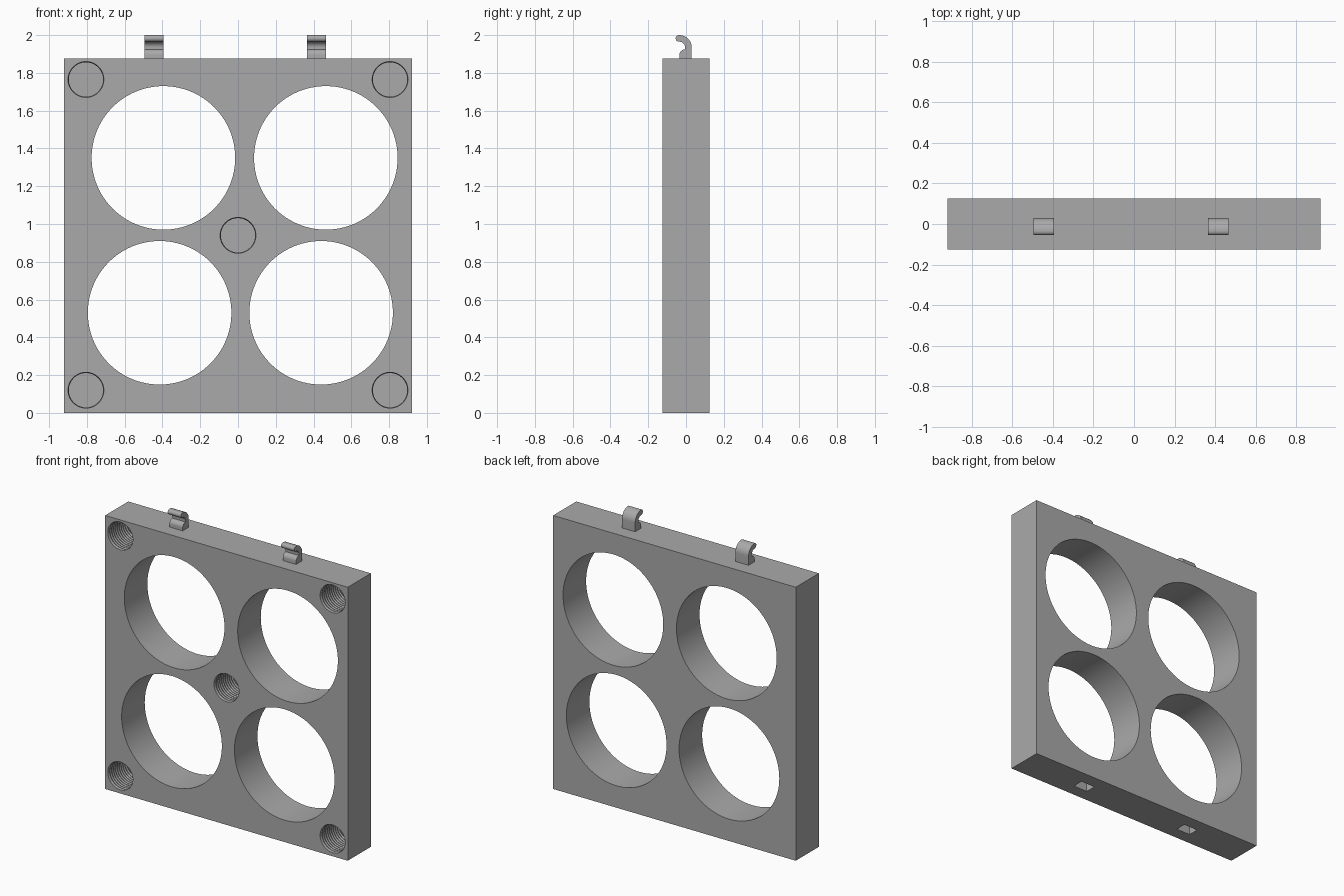
import bpy, bmesh, math

default = bpy.data.objects.get("Cube")
if default:
    bpy.data.objects.remove(default, do_unlink=True)

grey = bpy.data.materials.new("plain grey")
grey.use_nodes = True
grey.diffuse_color = (0.4, 0.4, 0.4, 1)
grey.node_tree.nodes["Principled BSDF"].inputs["Base Color"].default_value = (0.4, 0.4, 0.4, 1)


def finish(name, bm):
    """Turn a bmesh into a grey object."""
    bmesh.ops.recalc_face_normals(bm, faces=bm.faces)
    mesh = bpy.data.meshes.new(name)
    bm.to_mesh(mesh)
    bm.free()
    mesh.materials.append(grey)
    obj = bpy.data.objects.new(name, mesh)
    bpy.context.collection.objects.link(obj)
    return obj


def box(name, x0, x1, y0, y1, z0, z1):
    bm = bmesh.new()
    bmesh.ops.create_cube(bm, size=1)
    for v in bm.verts:
        v.co = ((x0 + x1) / 2 + v.co.x * (x1 - x0),
                (y0 + y1) / 2 + v.co.y * (y1 - y0),
                (z0 + z1) / 2 + v.co.z * (z1 - z0))
    return finish(name, bm)


def lathe(name, x, z, profile, sides):
    """Solid of revolution about a front-to-back axis; profile is (y, radius)."""
    bm = bmesh.new()
    rings = []
    for y, r in profile:
        angles = [math.tau * i / sides for i in range(sides)]
        rings.append([bm.verts.new((x + r * math.cos(a), y, z + r * math.sin(a)))
                      for a in angles])
    for a, b in zip(rings, rings[1:]):
        for i in range(sides):
            j = (i + 1) % sides
            bm.faces.new((a[i], a[j], b[j], b[i]))
    bm.faces.new(rings[0])
    bm.faces.new(rings[-1])
    return finish(name, bm)


def arc(cy, cz, r, start, end, steps=12):
    """Points on an arc in the side plane, angles in degrees."""
    angles = [math.radians(start + (end - start) * i / steps) for i in range(steps + 1)]
    return [(cy + r * math.cos(a), cz + r * math.sin(a)) for a in angles]


def smooth(obj):
    bpy.ops.object.select_all(action='DESELECT')
    obj.select_set(True)
    bpy.context.view_layer.objects.active = obj
    bpy.ops.object.shade_smooth_by_angle(angle=math.radians(25))


HALF_W, HALF_D, HEIGHT = 0.92, 0.125, 1.875
HOOK_X = (-0.445, 0.415)

# Slab body
body = box("frame_body", -HALF_W, HALF_W, -HALF_D, HALF_D, 0, HEIGHT)
cutters = []

# Four large round openings, right through
for x, z in ((-0.395, 1.35), (0.465, 1.35), (-0.415, 0.53), (0.44, 0.53)):
    cutters.append(lathe("opening_cutter", x, z, [(-0.2, 0.38), (0.2, 0.38)], 96))

# Five blind front holes with finely ridged walls
ridges = [(-0.14, 0.095)]
for i in range(21):
    ridges.append((-0.12 + i * 0.01, 0.095 if i % 2 == 0 else 0.091))
for x, z in ((-0.805, 1.765), (0.805, 1.765), (0, 0.94), (-0.805, 0.12), (0.805, 0.12)):
    cutters.append(lathe("ridged_hole_cutter", x, z, ridges, 48))

# Hook sockets in the underside
for x in HOOK_X:
    cutters.append(box("socket_cutter", x - 0.053, x + 0.053, -0.04, 0.035, -0.05, 0.13))

for cutter in cutters:
    cutter.hide_render = True
    mod = body.modifiers.new("cut", 'BOOLEAN')
    mod.operation = 'DIFFERENCE'
    mod.solver = 'EXACT'
    mod.object = cutter
bpy.context.view_layer.objects.active = body
for name in [m.name for m in body.modifiers]:
    bpy.ops.object.modifier_apply(modifier=name)
for cutter in cutters:
    bpy.data.objects.remove(cutter, do_unlink=True)
smooth(body)

# Curled hooks on the top edge
profile = [(0.03, HEIGHT - 0.005)]
profile += arc(-0.035, 1.935, 0.065, 0, 90)
profile += arc(-0.0375, 1.9825, 0.0175, 90, 270, 8)
profile += arc(-0.035, 1.935, 0.03, 90, 0)
profile += arc(-0.005, 1.895, 0.03, 90, 180, 8)
profile.append((-0.035, HEIGHT - 0.005))
for side, x in zip(("right", "left"), HOOK_X):
    bm = bmesh.new()
    face = bm.faces.new([bm.verts.new((x - 0.05, y, z)) for y, z in profile])
    grown = bmesh.ops.extrude_face_region(bm, geom=[face], use_keep_orig=True)
    moved = [g for g in grown["geom"] if isinstance(g, bmesh.types.BMVert)]
    bmesh.ops.translate(bm, verts=moved, vec=(0.1, 0, 0))
    smooth(finish("hook_" + side, bm))
